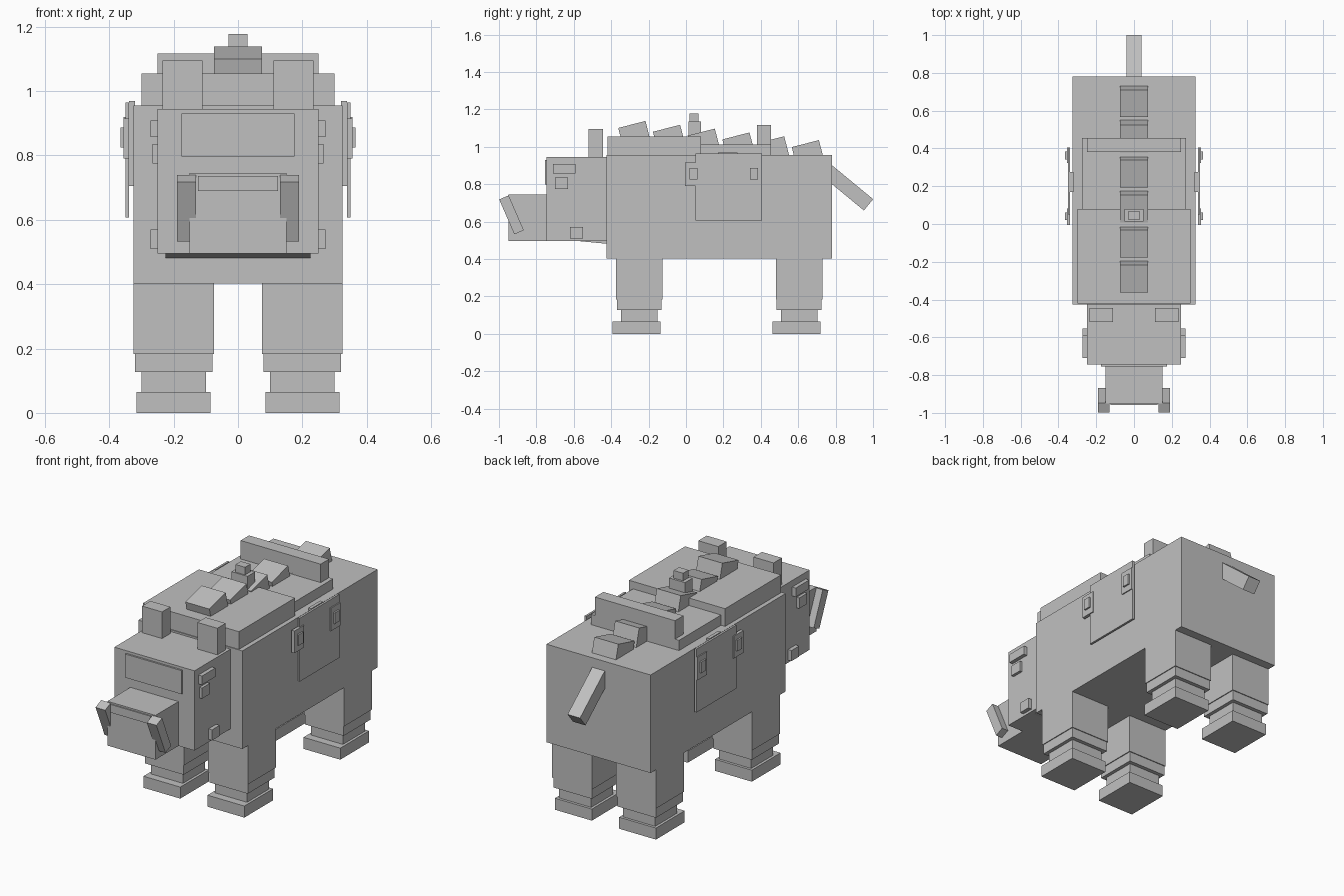
import bpy
import math

if "Cube" in bpy.data.objects:
    bpy.data.objects.remove(bpy.data.objects["Cube"])

grey = bpy.data.materials.new("plain grey")
grey.diffuse_color = (0.53, 0.53, 0.53, 1)
grey.use_nodes = True
grey.node_tree.nodes["Principled BSDF"].inputs["Base Color"].default_value = grey.diffuse_color


def block(name, x, y, z):
    """Axis-aligned box from (min, max) ranges."""
    bpy.ops.mesh.primitive_cube_add(size=1)
    ob = bpy.context.object
    ob.name = name
    for i, (a, b) in enumerate((x, y, z)):
        ob.location[i] = (a + b) / 2
        ob.scale[i] = b - a
    ob.data.materials.append(grey)
    return ob


def tilted(name, centre, size, angle):
    """Box turned about the x axis, angle in degrees."""
    ob = block(name, *[(c - s / 2, c + s / 2) for c, s in zip(centre, size)])
    ob.rotation_euler.x = math.radians(angle)
    return ob


def pair(name, x, y, z):
    """Box on both sides of the body."""
    block(name + "_right", x, y, z)
    block(name + "_left", (-x[1], -x[0]), y, z)


# Body and back slabs
block("body", (-.325, .325), (-.425, .78), (.402, .955))
block("shoulder_slab", (-.30, .30), (-.42, .08), (.94, 1.055))
block("middle_slab", (-.275, .275), (.07, .455), (.94, 1.013))
block("saddle_back", (-.25, .25), (.38, .455), (1.0, 1.117))
block("pommel", (-.05, .05), (.013, .08), (1.04, 1.135))
block("pommel_knob", (-.03, .03), (.02, .068), (1.12, 1.178))

# Row of tilted spine blocks, placed by their high rear top edge
a = math.radians(14.5)
length, depth = .15, .12
for i in range(6):
    y, z = -.217 + .1855 * i, 1.138 - .0205 * i
    cy = y - length / 2 * math.cos(a) + depth / 2 * math.sin(a)
    cz = z - length / 2 * math.sin(a) - depth / 2 * math.cos(a)
    tilted(f"spine_block_{i + 1}", (0, cy, cz), (.15, length, depth), 14.5)

# Head
block("head", (-.25, .25), (-.745, -.42), (.495, .945))
tilted("throat", (0, -.455, .63), (.45, .22, .29), -5.4)
block("brow_plate", (-.176, .176), (-.755, -.74), (.797, .93))
block("snout", (-.15, .15), (-.95, -.74), (.495, .745))
block("nose_plate", (-.125, .125), (-.957, -.945), (.69, .736))
pair("ear", (.11, .235), (-.52, -.445), (.93, 1.095))
pair("upper_eye_block", (.24, .272), (-.71, -.59), (.858, .908))
pair("lower_eye_block", (.24, .266), (-.70, -.63), (.775, .835))
pair("jaw_block", (.24, .272), (-.62, -.552), (.51, .57))
for side, name in ((1, "tusk_right"), (-1, "tusk_left")):
    tilted(name, (side * .16, -.933, .636), (.06, .055, .203), 23.5)

# Legs, stacked from thigh to foot
for part, y0 in (("front", -.25), ("rear", .605)):
    pair(part + "_leg", (.075, .325), (y0 - .125, y0 + .125), (.183, .41))
    pair(part + "_shin", (.08, .32), (y0 - .12, y0 + .12), (.127, .19))
    pair(part + "_ankle", (.1, .3), (y0 - .098, y0 + .098), (.06, .13))
    pair(part + "_foot", (.085, .315), (y0 - .143, y0 + .113), (0, .065))

# Tail
tilted("tail", (0, .86, .785), (.078, .30, .078), -39.5)

# Side flaps with straps and buckles
pair("flap_mount", (.32, .339), (.17, .275), (.705, .97))
pair("side_flap", (.338, .35), (.05, .405), (.607, .965))
pair("front_strap", (.338, .356), (-.005, .082), (.79, .915))
pair("rear_strap", (.338, .356), (.322, .405), (.79, .92))
pair("front_buckle", (.35, .365), (.02, .062), (.825, .887))
pair("rear_buckle", (.35, .365), (.342, .385), (.825, .887))
